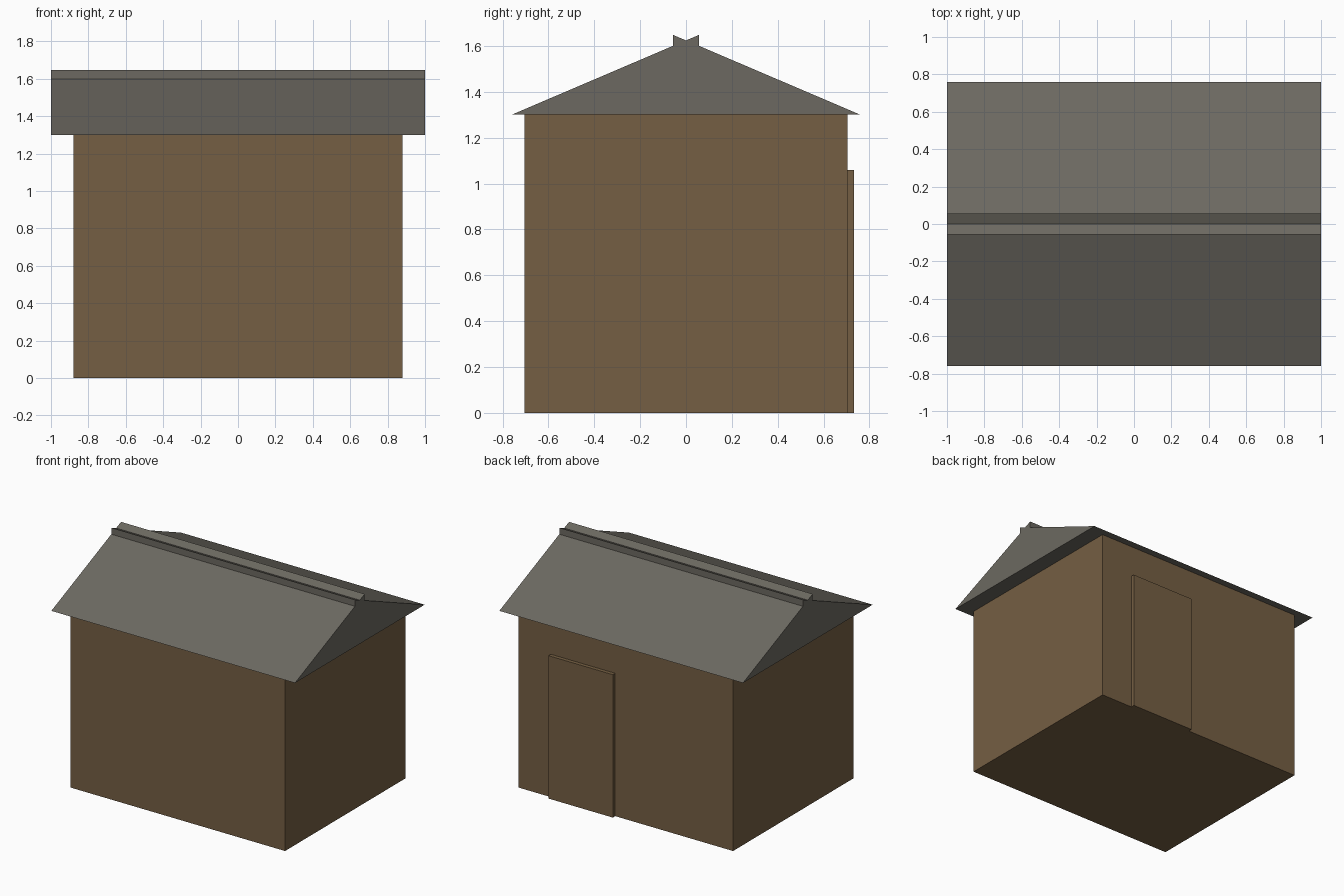
import bpy
import bmesh

cube = bpy.data.objects.get("Cube")
if cube:
    bpy.data.objects.remove(cube, do_unlink=True)


def material(name, rgb):
    mat = bpy.data.materials.new(name)
    mat.use_nodes = True
    colour = (*rgb, 1)
    mat.diffuse_color = colour
    mat.node_tree.nodes["Principled BSDF"].inputs["Base Color"].default_value = colour
    return mat


def prism(name, profile, x_min, x_max, mat):
    """Extrude a (y, z) outline along x into a closed solid."""
    bm = bmesh.new()
    face = bm.faces.new([bm.verts.new((x_min, y, z)) for y, z in profile])
    extruded = bmesh.ops.extrude_face_region(bm, geom=[face])
    moved = [g for g in extruded["geom"] if isinstance(g, bmesh.types.BMVert)]
    bmesh.ops.translate(bm, verts=moved, vec=(x_max - x_min, 0, 0))
    bmesh.ops.recalc_face_normals(bm, faces=bm.faces)
    mesh = bpy.data.meshes.new(name)
    bm.to_mesh(mesh)
    bm.free()
    mesh.materials.append(mat)
    obj = bpy.data.objects.new(name, mesh)
    bpy.context.collection.objects.link(obj)
    return obj


def rectangle(y_min, y_max, z_min, z_max):
    return [(y_min, z_min), (y_max, z_min), (y_max, z_max), (y_min, z_max)]


wood = material("brown wood", (0.178, 0.114, 0.056))
slate = material("grey slate", (0.150, 0.141, 0.119))

wall_x, wall_y, eave_z = 0.88, 0.705, 1.3

# Walls
prism("walls", rectangle(-wall_y, wall_y, 0, eave_z), -wall_x, wall_x, wood)

# Door standing slightly proud of the back wall, off centre
prism("back_door", rectangle(wall_y, 0.733, 0, 1.06), 0.088, 0.616, wood)

# Gable roof whose two slopes cross and overshoot at the ridge
half = [(0.76, eave_z), (0.057, 1.6), (0.057, 1.648)]
outline = half + [(0, 1.624)] + [(-y, z) for y, z in reversed(half)]
prism("roof", outline, -1, 1, slate)
